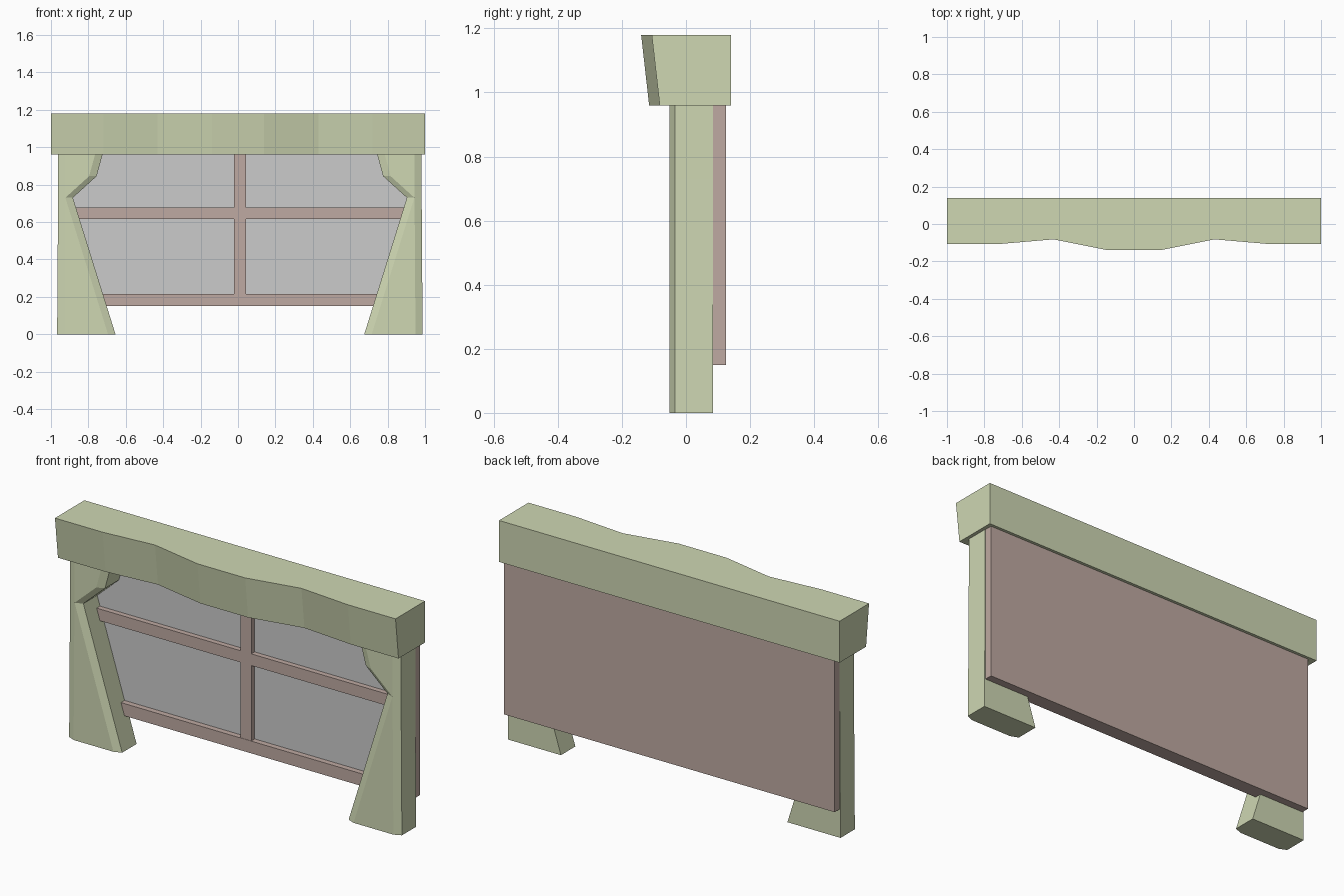
import bpy, bmesh

if "Cube" in bpy.data.objects:
    bpy.data.objects.remove(bpy.data.objects["Cube"])

CX = 0.01  # window and curtains share this centre line


def material(name, color):
    m = bpy.data.materials.new(name)
    m.diffuse_color = (*color, 1)
    m.use_nodes = True
    m.node_tree.nodes["Principled BSDF"].inputs["Base Color"].default_value = m.diffuse_color
    return m


green = material("fabric_green", (0.62, 0.68, 0.45))
brown = material("wood_brown", (0.52, 0.40, 0.36))


def loft(name, rings, mat=None):
    """Closed solid through a stack of rings with equal point counts."""
    bm = bmesh.new()
    loops = [[bm.verts.new(p) for p in ring] for ring in rings]
    n = len(loops[0])
    for a, b in zip(loops, loops[1:]):
        for i in range(n):
            j = (i + 1) % n
            bm.faces.new((a[i], a[j], b[j], b[i]))
    bm.faces.new(loops[0][::-1])
    bm.faces.new(loops[-1])
    bmesh.ops.recalc_face_normals(bm, faces=bm.faces)
    me = bpy.data.meshes.new(name)
    bm.to_mesh(me)
    bm.free()
    ob = bpy.data.objects.new(name, me)
    bpy.context.collection.objects.link(ob)
    if mat:
        me.materials.append(mat)
    return ob


def box(name, x0, x1, y0, y1, z0, z1, mat=None):
    return loft(name, [[(x0, y0, z), (x1, y0, z), (x1, y1, z), (x0, y1, z)]
                       for z in (z0, z1)], mat)


# Valance: wavy front that leans outwards towards the top
wave = [(-1, -0.107), (-0.72, -0.107), (-0.43, -0.082), (-0.14, -0.14),
        (0.14, -0.14), (0.43, -0.082), (0.72, -0.107), (1, -0.107)]
loft("valance", [[(x, y + dy, z) for x, y in wave] + [(1, 0.14, z), (-1, 0.14, z)]
                 for z, dy in ((0.96, 0.025), (1.18, 0))], green)

# Curtains: bevelled slabs, gathered at the tie height
for side, s in (("left", -1), ("right", 1)):
    rings = []
    for z, inner, outer in ((0, 0.665, 0.977), (0.73, 0.893, 0.972),
                            (0.845, 0.766, 0.972), (0.962, 0.734, 0.972)):
        section = [(outer, 0.085), (outer, -0.035), (outer - 0.038, -0.052),
                   (inner + 0.04, -0.052), (inner, -0.036), (inner, 0.085)]
        rings.append([(CX + s * x, y, z) for x, y in section])
    loft(side + "_curtain", rings, green)

# Window: backing board, glass and glazing bars
W = 0.97
box("window_back", CX - W, CX + W, 0.085, 0.125, 0.15, 0.962, brown)
box("window_glass", CX - 0.95, CX + 0.95, 0.08, 0.087, 0.18, 0.961)
box("window_sill_bar", CX - W, CX + W, 0.05, 0.09, 0.15, 0.215, brown)
box("window_cross_bar", CX - W, CX + W, 0.052, 0.09, 0.615, 0.677, brown)
box("window_upright_bar", CX - 0.032, CX + 0.032, 0.052, 0.09, 0.2, 0.962, brown)
